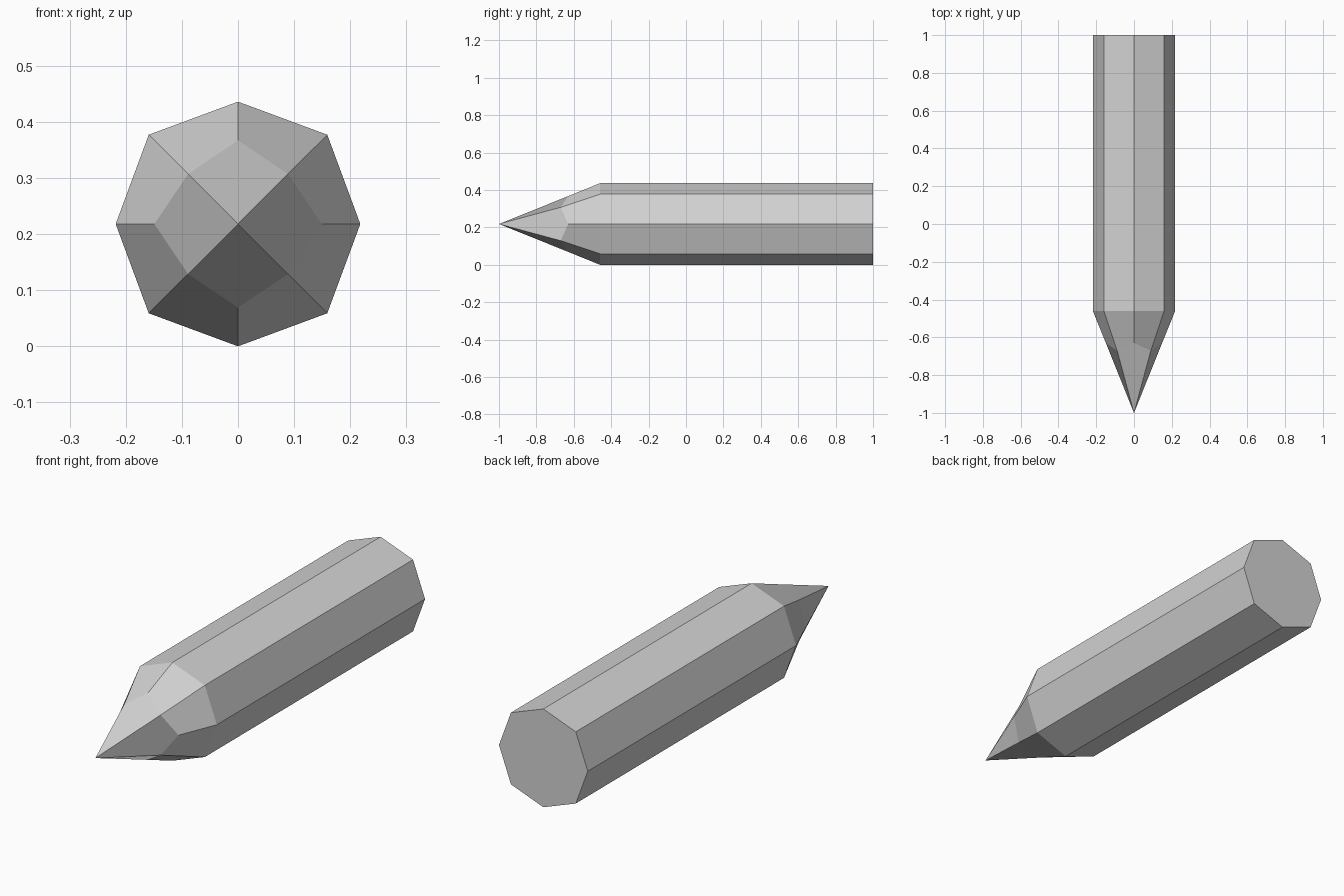
import bpy
import bmesh
from math import cos, sin, pi

cube = bpy.data.objects.get("Cube")
if cube:
    bpy.data.objects.remove(cube, do_unlink=True)

MID_Z = 0.218

grey = bpy.data.materials.new("light_grey")
grey.use_nodes = True
colour = (0.65, 0.65, 0.65, 1)
grey.diffuse_color = colour
grey.node_tree.nodes["Principled BSDF"].inputs["Base Color"].default_value = colour

bm = bmesh.new()


def ring(y_even, y_odd, r_even, r_odd):
    """Eight points round the long axis, alternating straight and diagonal."""
    points = []
    for i in range(8):
        y, r = (y_odd, r_odd) if i % 2 else (y_even, r_even)
        a = i * pi / 4
        points.append(bm.verts.new((r * cos(a), y, MID_Z + r * sin(a))))
    return points


# Shaft ends, the scalloped ring on the taper, and the point
back = ring(1, 1, 0.218, 0.225)
shoulder = ring(-0.46, -0.46, 0.218, 0.225)
scallop = ring(-0.63, -0.67, 0.149, 0.126)
tip = bm.verts.new((0, -1, MID_Z))

# Shaft sides and the faceted shoulder
for a, b in ((back, shoulder), (shoulder, scallop)):
    for i in range(8):
        j = (i + 1) % 8
        bm.faces.new((a[i], a[j], b[j], b[i]))

# Four kite-shaped facets meeting at the point
for i in range(0, 8, 2):
    bm.faces.new((tip, scallop[i - 1], scallop[i], scallop[i + 1]))

# Flat back end
bm.faces.new(back)
bmesh.ops.recalc_face_normals(bm, faces=bm.faces[:])

mesh = bpy.data.meshes.new("pointed_shaft")
bm.to_mesh(mesh)
bm.free()
mesh.materials.append(grey)
shaft = bpy.data.objects.new("pointed_shaft", mesh)
bpy.context.collection.objects.link(shaft)
